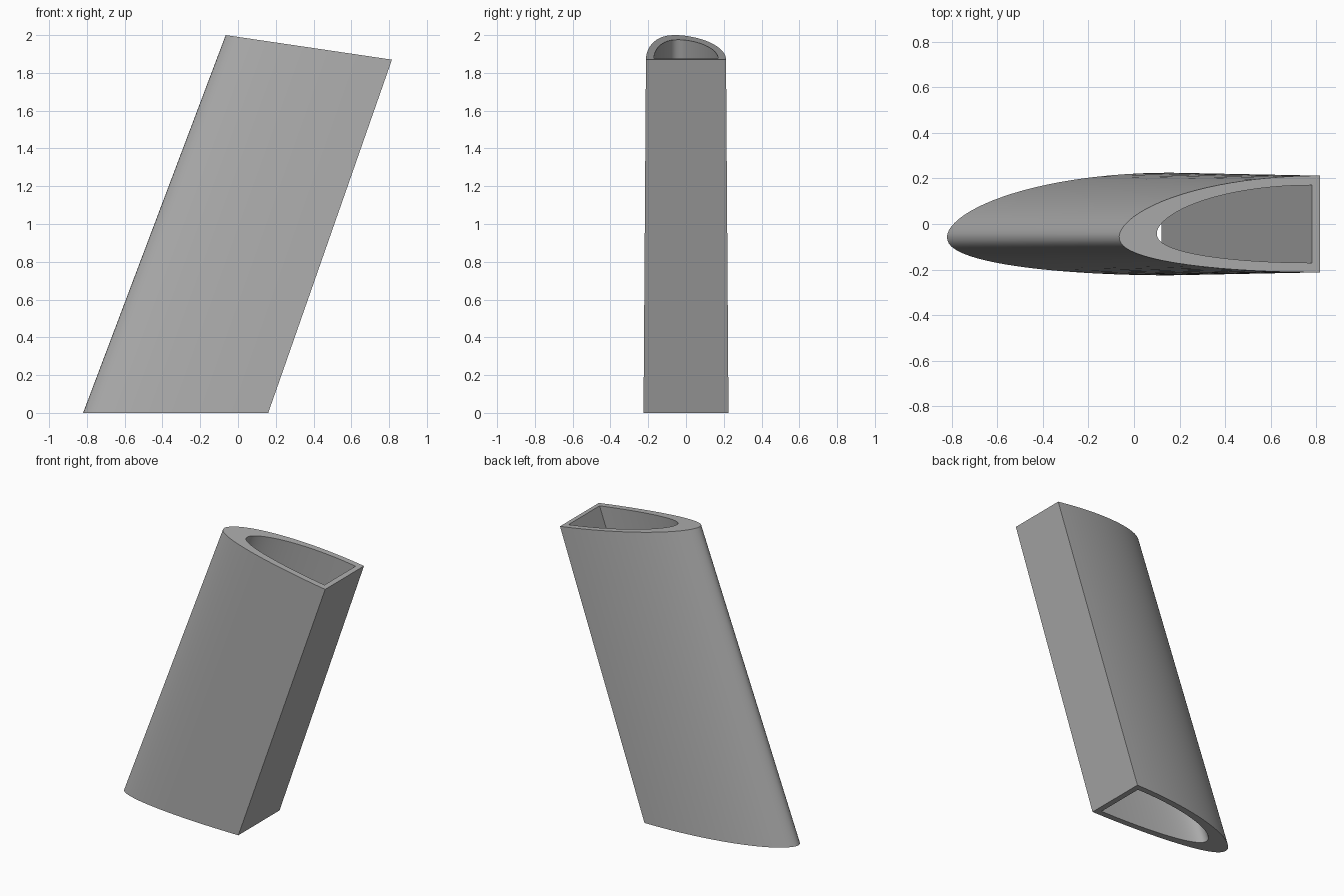
import bpy
import bmesh
import math

cube = bpy.data.objects.get("Cube")
if cube:
    bpy.data.objects.remove(cube, do_unlink=True)

STEPS = 24

grey = bpy.data.materials.new("plain grey")
grey.use_nodes = True
colour = (0.42, 0.42, 0.42, 1)
grey.diffuse_color = colour
grey.node_tree.nodes["Principled BSDF"].inputs["Base Color"].default_value = colour


def side(nose, back, nose_y, half, power):
    """Curved half of a section, from the nose to the blunt back edge."""
    points = []
    for i in range(STEPS + 1):
        a = math.pi / 2 * i / STEPS
        x = nose + (back - nose) * (1 - math.cos(a))
        points.append((x, nose_y + (half - nose_y) * math.sin(a) ** power))
    return points


def section(nose, back, nose_y, half):
    """Closed bullet-shaped section with a flat back."""
    left = side(nose, back, nose_y, half, 1.14)
    right = side(nose, back, nose_y, -half, 0.84)
    return left[::-1] + right[1:]


def low(x):
    return 0.0


def high(x):
    # sloping cut across the upper end
    return 2 - 0.13 * (x + 0.065) / 0.88


def ring(bm, outline, height):
    return [bm.verts.new((x, y, height(x))) for x, y in outline]


def bridge(bm, a, b):
    n = len(a)
    for i in range(n):
        j = (i + 1) % n
        bm.faces.new((a[i], a[j], b[j], b[i]))


# Hollow raked strut: outer skin, inner skin and the two end rims
bm = bmesh.new()
outer_low = ring(bm, section(-0.82, 0.16, -0.055, 0.225), low)
outer_high = ring(bm, section(-0.065, 0.815, -0.055, 0.212), high)
inner_low = ring(bm, section(-0.645, 0.12, -0.04, 0.182), low)
inner_high = ring(bm, section(0.1, 0.78, -0.04, 0.17), high)
bridge(bm, outer_low, outer_high)
bridge(bm, outer_high, inner_high)
bridge(bm, inner_high, inner_low)
bridge(bm, inner_low, outer_low)
bmesh.ops.recalc_face_normals(bm, faces=bm.faces)

mesh = bpy.data.meshes.new("hollow_strut")
bm.to_mesh(mesh)
bm.free()
mesh.materials.append(grey)
strut = bpy.data.objects.new("hollow_strut", mesh)
bpy.context.collection.objects.link(strut)

# Smooth curved skins, crisp rims and back corners
bpy.ops.object.select_all(action="DESELECT")
strut.select_set(True)
bpy.context.view_layer.objects.active = strut
bpy.ops.object.shade_smooth_by_angle(angle=math.radians(35))
